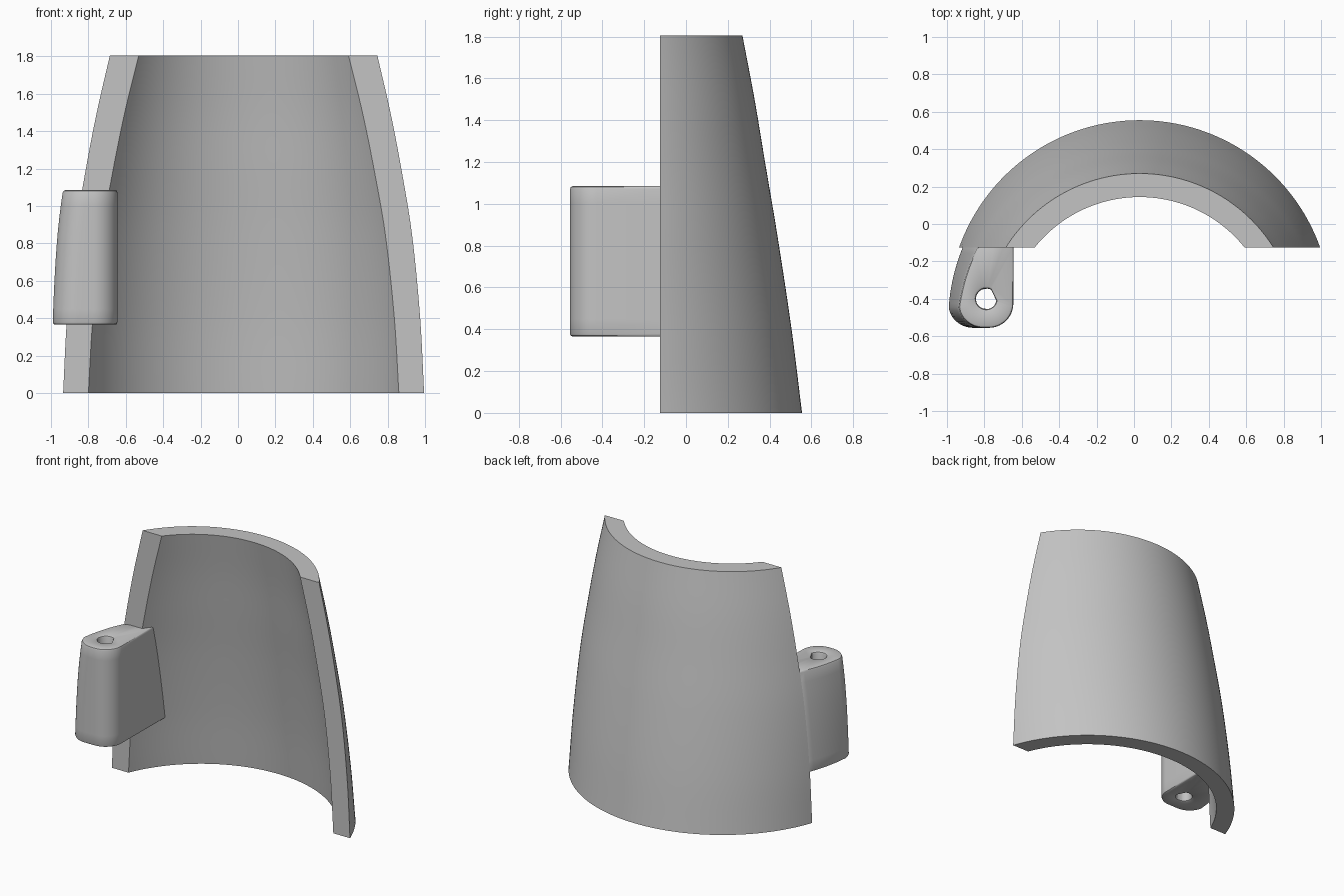
import bpy, bmesh, math
from mathutils import Vector

if "Cube" in bpy.data.objects:
    bpy.data.objects.remove(bpy.data.objects["Cube"])

grey = bpy.data.materials.new("plain grey")
grey.use_nodes = True
colour = (0.55, 0.55, 0.55, 1)
grey.diffuse_color = colour
grey.node_tree.nodes["Principled BSDF"].inputs["Base Color"].default_value = colour

CX, CUT, WALL, HEIGHT = 0.03, -0.125, 0.126, 1.805
# height, half width at the cut plane, depth of the crown
PROFILE = [(0, 0.965, 0.555), (0.4, 0.944, 0.505), (0.85, 0.9, 0.437),
           (1.2, 0.843, 0.378), (1.5, 0.785, 0.328), (HEIGHT, 0.715, 0.27)]


def smooth_value(z, k):
    """Catmull-Rom style interpolation of one profile column."""
    n = len(PROFILE)
    i = max(j for j in range(n - 1) if PROFILE[j][0] <= z + 1e-6)

    def slope(j):
        a, b = PROFILE[max(j - 1, 0)], PROFILE[min(j + 1, n - 1)]
        return (b[k] - a[k]) / (b[0] - a[0])
    a, b = PROFILE[i], PROFILE[i + 1]
    h = b[0] - a[0]
    t = (z - a[0]) / h
    s = t * t * (3 - 2 * t)
    return (a[k] + (b[k] - a[k]) * s + h * slope(i) * t * (1 - t) ** 2
            - h * slope(i + 1) * t * t * (1 - t))


def circle_at(z):
    """Radius and centre y of the outer wall at a height."""
    half, crown = smooth_value(z, 1), smooth_value(z, 2)
    rise = crown - CUT
    radius = (half * half + rise * rise) / (2 * rise)
    return radius, crown - radius


def loft(name, rings, close):
    """Skin a list of closed rings; close joins the last to the first."""
    bm = bmesh.new()
    rows = [[bm.verts.new(p) for p in ring] for ring in rings]
    n = len(rows[0])
    pairs = list(zip(rows, rows[1:] + rows[:1])) if close else list(zip(rows, rows[1:]))
    for a, b in pairs:
        for i in range(n):
            j = (i + 1) % n
            bm.faces.new((a[i], a[j], b[j], b[i]))
    if not close:
        # end faces as quads between the outer and inner halves
        for row in (rows[0], rows[-1]):
            for i in range(n // 2 - 1):
                bm.faces.new((row[i], row[i + 1], row[n - 2 - i], row[n - 1 - i]))
    bmesh.ops.recalc_face_normals(bm, faces=bm.faces)
    mesh = bpy.data.meshes.new(name)
    bm.to_mesh(mesh)
    bm.free()
    obj = bpy.data.objects.new(name, mesh)
    bpy.context.collection.objects.link(obj)
    mesh.materials.append(grey)
    bpy.ops.object.select_all(action='DESELECT')
    obj.select_set(True)
    bpy.context.view_layer.objects.active = obj
    bpy.ops.object.shade_smooth_by_angle(angle=math.radians(35))
    return obj


# Curved tapering shell, cut flat at the front
def shell_ring(z, steps=64):
    radius, cy = circle_at(z)
    ring = []
    for r, direction in ((radius, 1), (radius - WALL, -1)):
        spread = math.acos((CUT - cy) / r)
        for i in range(steps + 1):
            a = direction * spread * (2 * i / steps - 1)
            ring.append(Vector((CX + r * math.sin(a), cy + r * math.cos(a), z)))
    return ring


loft("curved_shell", [shell_ring(HEIGHT * i / 32) for i in range(33)], False)

# Hinge lug whose outer side carries on the shell curve
BOTTOM, TOP, FRONT, INNER_X = 0.365, 1.085, -0.555, -0.645
PIN = Vector((-0.79, -0.4))


def bend(a, b, c, steps=10):
    """Rounded corner from a to c around b."""
    k = 0.7071
    out = []
    for i in range(steps + 1):
        t = i / steps
        w = [(1 - t) ** 2, 2 * k * t * (1 - t), t * t]
        out.append((a * w[0] + b * w[1] + c * w[2]) / sum(w))
    return out


def lug_section(z):
    radius, cy = circle_at(z)

    def wall(y, r):
        return Vector((CX - math.sqrt(r * r - (y - cy) ** 2), y))

    def buried(x, depth):
        r = radius - depth
        return Vector((x, cy + math.sqrt(r * r - (x - CX) ** 2)))
    pts = [buried(INNER_X, 0.08), buried(-0.75, 0.06)]
    pts += [wall(CUT - 0.03 * i, radius) for i in range(11)]
    start = wall(-0.445, radius)
    pts += bend(start, Vector((start.x + 0.01, FRONT)), Vector((start.x + 0.13, FRONT)))
    pts += bend(Vector((INNER_X - 0.13, FRONT)), Vector((INNER_X, FRONT)),
                Vector((INNER_X, FRONT + 0.13)))
    pts.append(Vector((INNER_X, CUT)))
    return pts


def lug_ring(z, inset):
    ring = []
    for p in lug_section(z):
        d = PIN - p
        ring.append((p + d.normalized() * inset).to_3d() + Vector((0, 0, z)))
    return ring


def hole_ring(z, r):
    ring = []
    for p in lug_section(z):
        q = PIN + (p - PIN).normalized() * r
        ring.append(Vector((q.x, q.y, z)))
    return ring


EDGE = 0.014
rings = [lug_ring(BOTTOM, EDGE), lug_ring(BOTTOM + EDGE * 0.3, EDGE * 0.3)]
rings += [lug_ring(BOTTOM + EDGE + (TOP - BOTTOM - 2 * EDGE) * i / 10, 0) for i in range(11)]
rings += [lug_ring(TOP - EDGE * 0.3, EDGE * 0.3), lug_ring(TOP, EDGE)]
rings += [hole_ring(TOP, 0.068), hole_ring(TOP - 0.005, 0.059), hole_ring(TOP - EDGE, 0.055)]
rings += [hole_ring(BOTTOM + EDGE, 0.055), hole_ring(BOTTOM + 0.005, 0.059),
          hole_ring(BOTTOM, 0.068)]
loft("hinge_lug", rings, True)
